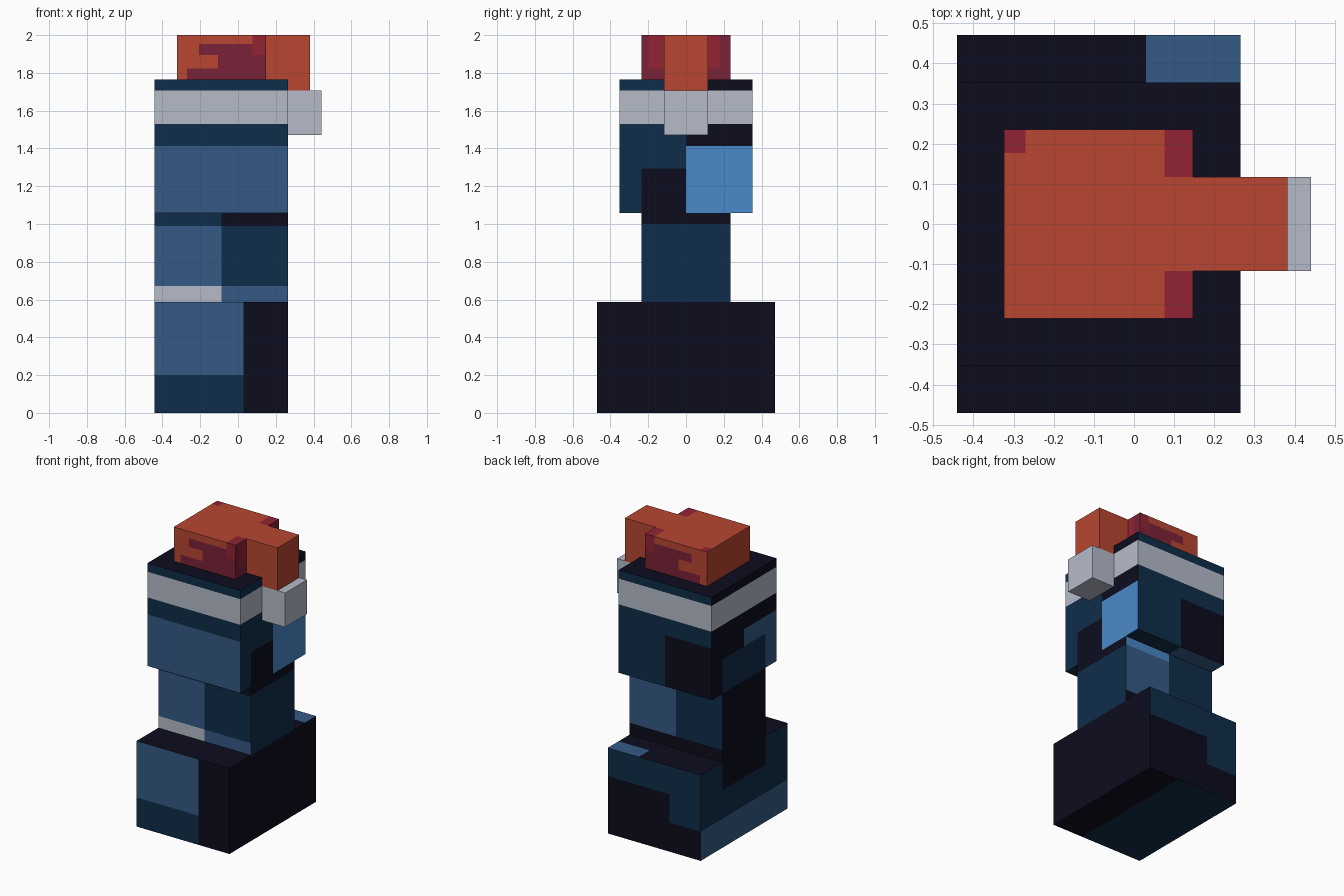
import bpy
import bmesh
from mathutils import Vector

default = bpy.data.objects.get("Cube")
if default:
    bpy.data.objects.remove(default)

UNIT = 2 / 17  # the model is laid out on a 17 block high grid

PALETTE = {
    "midnight": "0c0c1e", "navy": "0f2d4a", "denim": "345a86", "sky_blue": "4a88c8",
    "pale_grey": "b5bbc9", "orange_red": "b84632", "crimson": "922434", "maroon": "7a2237",
}
NAMES = list(PALETTE)


def linear(value):
    return value / 12.92 if value <= 0.04045 else ((value + 0.055) / 1.055) ** 2.4


def make_material(name, code):
    mat = bpy.data.materials.new(name)
    mat.use_nodes = True
    rgb = [linear(c / 255) for c in bytes.fromhex(code)]
    mat.diffuse_color = (*rgb, 1)
    bsdf = mat.node_tree.nodes["Principled BSDF"]
    bsdf.inputs["Base Color"].default_value = (*rgb, 1)
    bsdf.inputs["Roughness"].default_value = 0.9
    return mat


MATERIALS = [make_material(n, c) for n, c in PALETTE.items()]


def block(name, low, high, rule, cuts=((), (), ())):
    """Box in grid units, cut along each axis, faces coloured by rule(side, x, y, z)."""
    low, high = Vector(low), Vector(high)
    bm = bmesh.new()
    bmesh.ops.create_cube(bm, size=1)
    for v in bm.verts:
        v.co = (low + high) / 2 + v.co * (high - low)
    for axis, places in enumerate(cuts):
        normal = Vector([float(i == axis) for i in range(3)])
        for place in places:
            geom = bm.verts[:] + bm.edges[:] + bm.faces[:]
            bmesh.ops.bisect_plane(bm, geom=geom, plane_co=normal * place, plane_no=normal)
    bm.normal_update()
    for f in bm.faces:
        n = f.normal
        axis = max(range(3), key=lambda i: abs(n[i]))
        side = ("right", "back", "top")[axis] if n[axis] > 0 else ("left", "front", "bottom")[axis]
        f.material_index = NAMES.index(rule(side, *f.calc_center_median()))
    bmesh.ops.scale(bm, vec=(UNIT, UNIT, UNIT), verts=bm.verts)
    mesh = bpy.data.meshes.new(name)
    bm.to_mesh(mesh)
    bm.free()
    for mat in MATERIALS:
        mesh.materials.append(mat)
    obj = bpy.data.objects.new(name, mesh)
    bpy.context.collection.objects.link(obj)
    return obj


# Wide lower block
def base_rule(side, x, y, z):
    if side == "front" and x < 0.25:
        return "navy" if z < 1.7 else "denim"
    if side == "back" and (z > 3.35 or (x < -1.75 and z > 1.7)):
        return "navy"
    if side == "left":
        if abs(y) < 2 and z > 3.35:
            return "midnight"
        return "denim" if z < 1.7 else "navy"
    if side == "top" and x > 0.25 and y > 3:
        return "denim"
    if side == "bottom" and x < 0.25:
        return "navy"
    return "midnight"


# Narrow middle block
def middle_rule(side, x, y, z):
    outer = x < -0.75
    if side == "front":
        if z < 5.7:
            return "pale_grey" if outer else "denim"
        if z < 8.4:
            return "denim" if outer else "navy"
        return "navy" if outer else "midnight"
    if side == "back":
        if z < 5.7:
            return "midnight"
        if outer:
            return "navy"
        return "denim" if z < 8.5 else "sky_blue"
    if side == "right" and z < 8.5:
        return "navy"
    return "midnight"


# Upper block with a pale band around it
def upper_rule(side, x, y, z):
    if side == "top":
        return "midnight"
    if side == "bottom":
        return "denim" if x < -0.75 else "navy"
    if 13 < z < 14.5:
        return "pale_grey"
    if side == "front":
        return "denim" if z < 12 else "navy"
    if side == "back":
        return "midnight" if x < -0.75 and z < 12 else "navy"
    if side == "right":
        if y < 0:
            return "midnight" if y > -2 and z < 11 else "navy"
        return "sky_blue" if z < 12 else "midnight"
    if abs(y) < 2 and z < 11:
        return "navy"
    return "denim" if y < 0 and z < 12 else "midnight"


# Red cap with darker blotches on its sides and corners
def cap_rule(side, x, y, z):
    if side == "top":
        corner = (x > 0.7 and abs(y) > 1) or (x < -2.25 and y > 1.5)
        return "crimson" if corner else "orange_red"
    if side == "right":
        return "crimson" if abs(y) < 1.7 and z > 15.6 else "maroon"
    if side in ("front", "back"):
        if x > 0.65 and z > 16.1:
            return "crimson"
        upper_lump = -1.75 < x < 0.65 and 16.1 < z < 16.6
        lower_lump = x > -0.9 and z < 16.1
        foot = x > -2.3 and z < 15.5
        if upper_lump or lower_lump or foot:
            return "maroon"
    return "orange_red"


block("base", (-3.75, -4, 0), (2.25, 4, 5), base_rule,
      ((-1.75, 0.25), (-2, 2, 3), (1.7, 3, 3.35)))
block("middle", (-3.75, -2, 5), (2.25, 2, 9), middle_rule,
      ((-0.75,), (), (5.7, 8.4, 8.5)))
block("upper_body", (-3.75, -3, 9), (2.25, 3, 15), upper_rule,
      ((-0.75,), (-2, 0, 2), (11, 12, 13, 14.5)))
block("cap", (-2.75, -2, 15), (1.25, 2, 17), cap_rule,
      ((-2.3, -1.75, -0.9, 0.65), (-1.7, -1, 1, 1.5), (15.5, 16.1, 16.6)))
block("cap_arm", (1.25, -1, 14.5), (3.25, 1, 17), lambda *a: "orange_red")
block("cap_bobble", (1.75, -1, 12.5), (3.75, 1, 14.5), lambda *a: "pale_grey")
